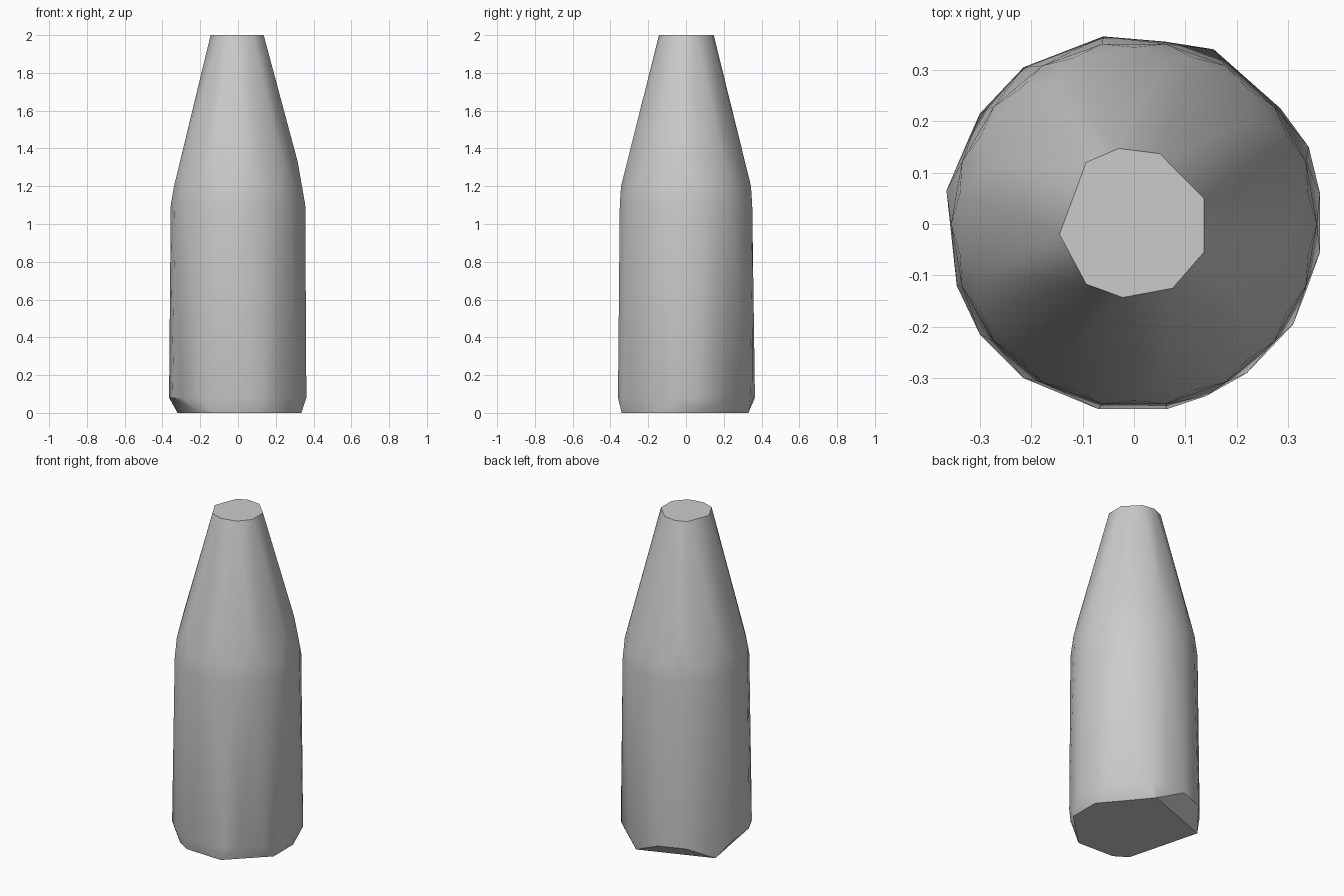
import bpy
import bmesh
from math import cos, sin, tau, radians

cube = bpy.data.objects.get("Cube")
if cube:
    bpy.data.objects.remove(cube, do_unlink=True)


def make_material(name, colour):
    material = bpy.data.materials.new(name)
    material.use_nodes = True
    material.diffuse_color = colour
    shader = material.node_tree.nodes["Principled BSDF"]
    shader.inputs["Base Color"].default_value = colour
    return material


def ring(radius, height, count, phase=0.0):
    """Evenly spaced points around the bottle axis."""
    angles = [tau * (i + phase) / count for i in range(count)]
    return [(radius * cos(a), radius * sin(a), height) for a in angles]


def outline(points, height):
    """Lift an irregular outline to the given height."""
    return [(x, y, height) for x, y in points]


# Faceted mouth of the neck
mouth = [(-.145, -.02), (-.093, .12), (-.03, .147), (.05, .137), (.136, .05),
         (.136, -.055), (.075, -.125), (-.022, -.143), (-.093, -.117)]

# Widest outline, just above the foot
heel = [(-.365, .065), (-.3, .215), (-.215, .305), (-.06, .365), (.06, .355),
        (.155, .34), (.285, .225), (.34, .15), (.362, .06), (.362, -.055),
        (.31, -.195), (.22, -.29), (.14, -.335), (.065, -.36), (-.07, -.36),
        (-.215, -.3), (-.3, -.215), (-.345, -.12)]

# Roughly cut foot the bottle stands on
foot = [(.335, .06), (.11, .33), (-.32, .17), (-.2, -.28), (-.12, -.33),
        (.12, -.34), (.335, -.13)]

# Bottle skin stretched over the outlines
sections = (outline(foot, 0) + outline(heel, .08)
            + ring(.356, 1.1, 18) + ring(.344, 1.2, 18, .5)
            + ring(.316, 1.33, 9) + outline(mouth, 2))
bm = bmesh.new()
for point in sections:
    bm.verts.new(point)
hull = bmesh.ops.convex_hull(bm, input=list(bm.verts))
loose = [v for v in bm.verts if not v.link_faces]
bmesh.ops.delete(bm, geom=loose, context="VERTS")
bmesh.ops.dissolve_limit(bm, angle_limit=radians(.5),
                         verts=list(bm.verts), edges=list(bm.edges))
bmesh.ops.recalc_face_normals(bm, faces=list(bm.faces))

mesh = bpy.data.meshes.new("bottle")
bm.to_mesh(mesh)
bm.free()
mesh.materials.append(make_material("light grey", (.6, .6, .6, 1)))
bottle = bpy.data.objects.new("bottle", mesh)
bpy.context.collection.objects.link(bottle)

# Smooth walls with crisp mouth and foot edges
bpy.ops.object.select_all(action="DESELECT")
bottle.select_set(True)
bpy.context.view_layer.objects.active = bottle
bpy.ops.object.shade_smooth_by_angle(angle=radians(30))
